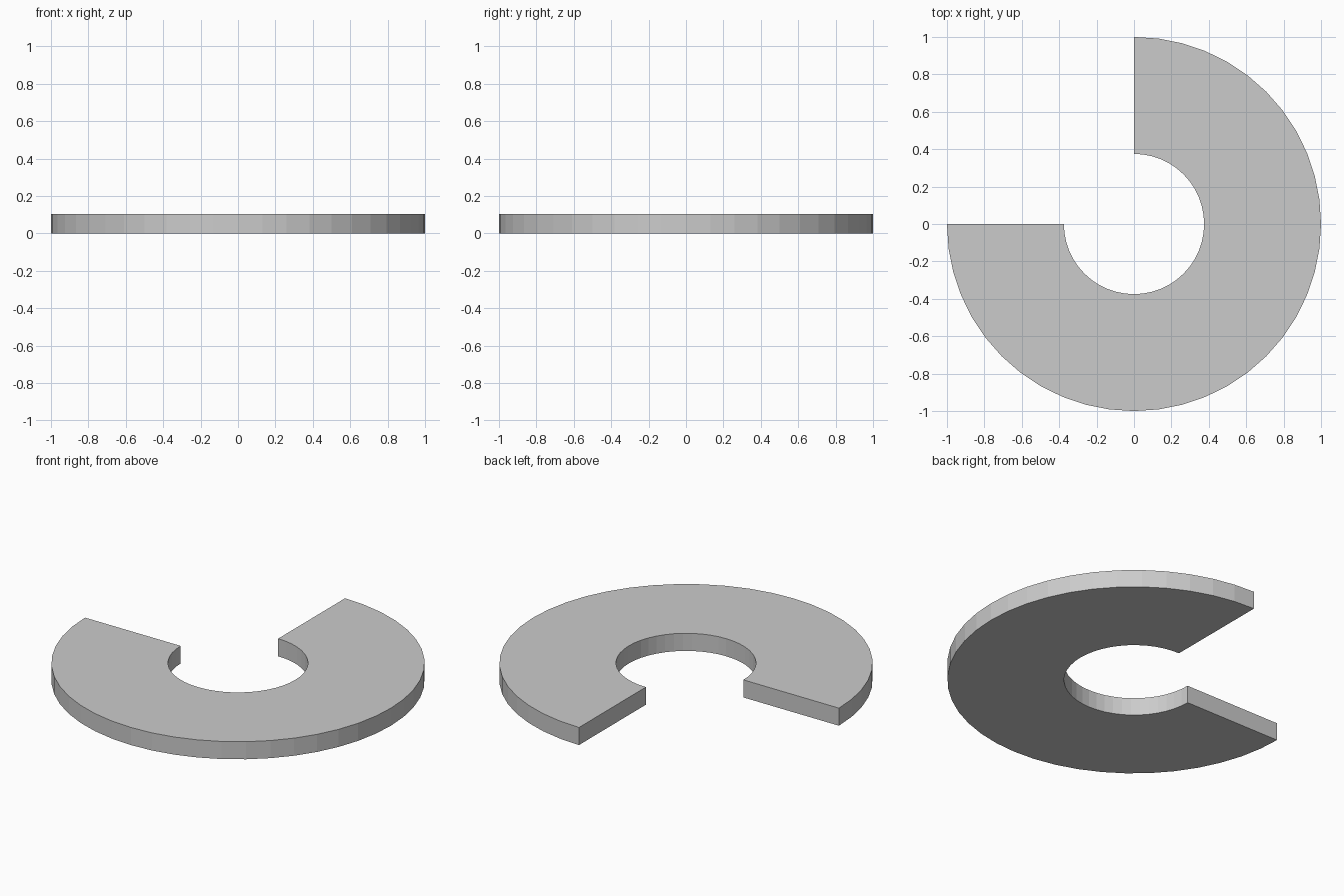
import bpy, bmesh
from math import radians
from mathutils import Matrix, Vector

if "Cube" in bpy.data.objects:
    bpy.data.objects.remove(bpy.data.objects["Cube"])

R_OUT, R_IN, HEIGHT, STEPS = 1.0, 0.375, 0.104, 36

# Three-quarter ring: spin a rectangular section from -x round to +y
bm = bmesh.new()
section = [(-R_IN, 0), (-R_OUT, 0), (-R_OUT, HEIGHT), (-R_IN, HEIGHT)]
verts = [bm.verts.new((x, 0, z)) for x, z in section]
start = bm.faces.new(verts)
edges = list(start.edges)
res = bmesh.ops.spin(bm, geom=verts + edges, cent=(0, 0, 0), axis=(0, 0, 1),
                     angle=radians(270), steps=STEPS, use_duplicate=False)

# Close the far end
last = [g for g in res["geom_last"] if isinstance(g, bmesh.types.BMEdge)]
bmesh.ops.contextual_create(bm, geom=last)
bmesh.ops.remove_doubles(bm, verts=bm.verts, dist=1e-5)
bmesh.ops.recalc_face_normals(bm, faces=bm.faces)

mesh = bpy.data.meshes.new("three_quarter_ring")
bm.to_mesh(mesh)
bm.free()
ring = bpy.data.objects.new("three_quarter_ring", mesh)
bpy.context.collection.objects.link(ring)
